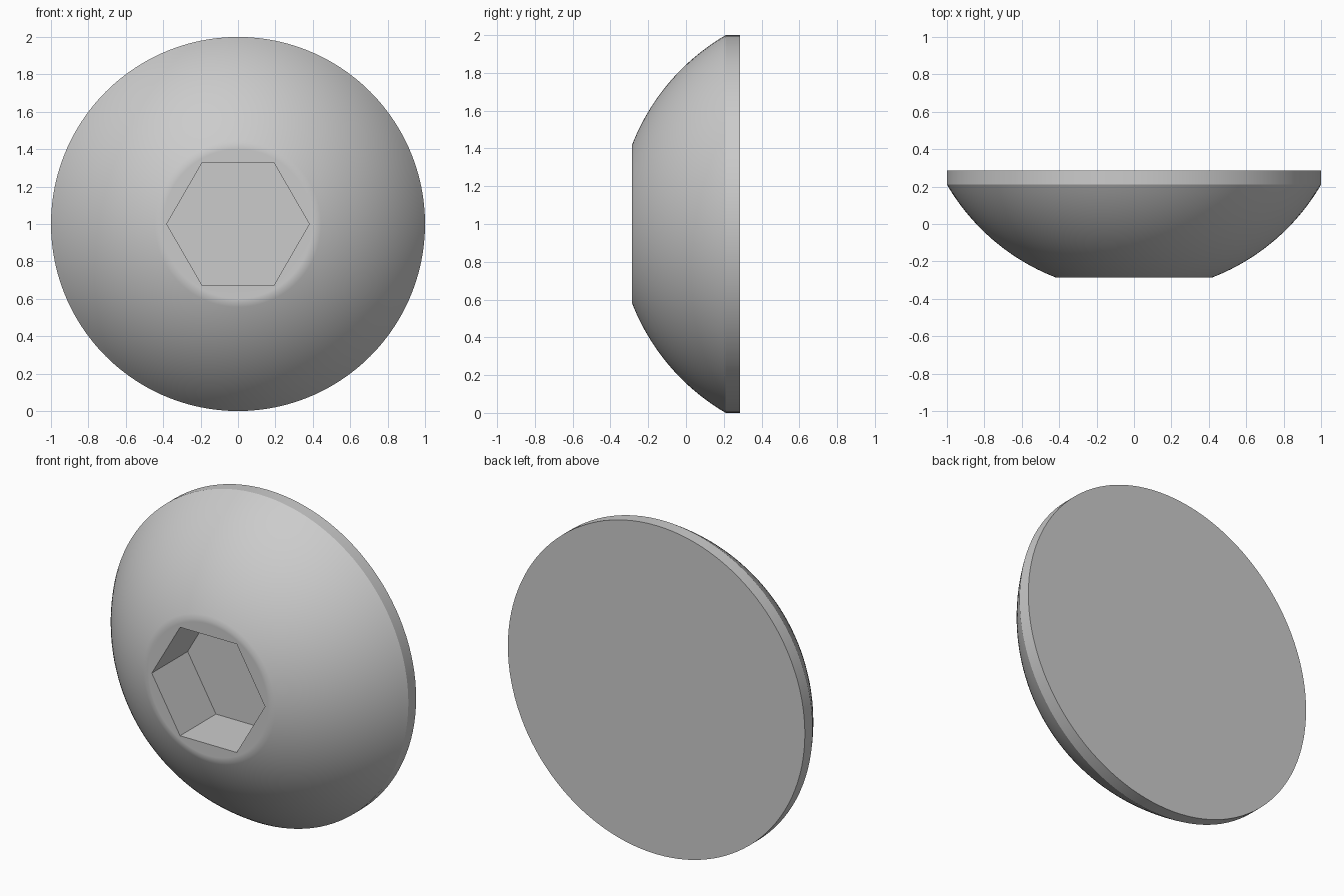
import bpy
import bmesh
from math import cos, sin, pi, radians, sqrt

cube = bpy.data.objects.get("Cube")
if cube:
    bpy.data.objects.remove(cube, do_unlink=True)

SEGMENTS = 120          # multiple of six, so the socket corners are exact
FRONT, RIM, BACK = -0.285, 0.21, 0.285
FLAT_RADIUS, HEX_APOTHEM, SOCKET_FLOOR = 0.42, 0.33, 0.06
DOME_CENTRE, DOME_RADIUS = 0.794, 1.158

metal = bpy.data.materials.new("grey metal")
metal.use_nodes = True
grey = (0.6, 0.6, 0.6, 1)
metal.diffuse_color = grey
metal.node_tree.nodes["Principled BSDF"].inputs["Base Color"].default_value = grey


def circle(radius):
    return lambda angle: radius


def hexagon(angle):
    return HEX_APOTHEM / cos(angle % (pi / 3) - pi / 6)


# Cross-sections from the socket floor, over the dome, to the flat back
sections = [(hexagon, SOCKET_FLOOR), (hexagon, FRONT), (circle(0.40), FRONT)]
STEPS = 24
for i in range(STEPS + 1):
    r = FLAT_RADIUS + (1 - FLAT_RADIUS) * i / STEPS
    y = DOME_CENTRE - sqrt(DOME_RADIUS ** 2 - r ** 2)
    sections.append((circle(r), y))
sections.append((circle(1), BACK))

bm = bmesh.new()
rings = []
for radius, y in sections:
    ring = []
    for k in range(SEGMENTS):
        a = 2 * pi * k / SEGMENTS
        ring.append(bm.verts.new((radius(a) * cos(a), y, 1 + radius(a) * sin(a))))
    rings.append(ring)

# Skin between the sections, then the socket floor and back caps
for a, b in zip(rings, rings[1:]):
    for k in range(SEGMENTS):
        n = (k + 1) % SEGMENTS
        bm.faces.new((a[k], a[n], b[n], b[k]))
bm.faces.new(rings[0])
bm.faces.new(rings[-1])
bmesh.ops.recalc_face_normals(bm, faces=bm.faces[:])

mesh = bpy.data.meshes.new("screw_head")
bm.to_mesh(mesh)
bm.free()
mesh.materials.append(metal)
head = bpy.data.objects.new("screw_head", mesh)
bpy.context.collection.objects.link(head)

# Smooth dome with crisp rim and socket edges
bpy.ops.object.select_all(action="DESELECT")
head.select_set(True)
bpy.context.view_layer.objects.active = head
bpy.ops.object.shade_smooth_by_angle(angle=radians(25))
